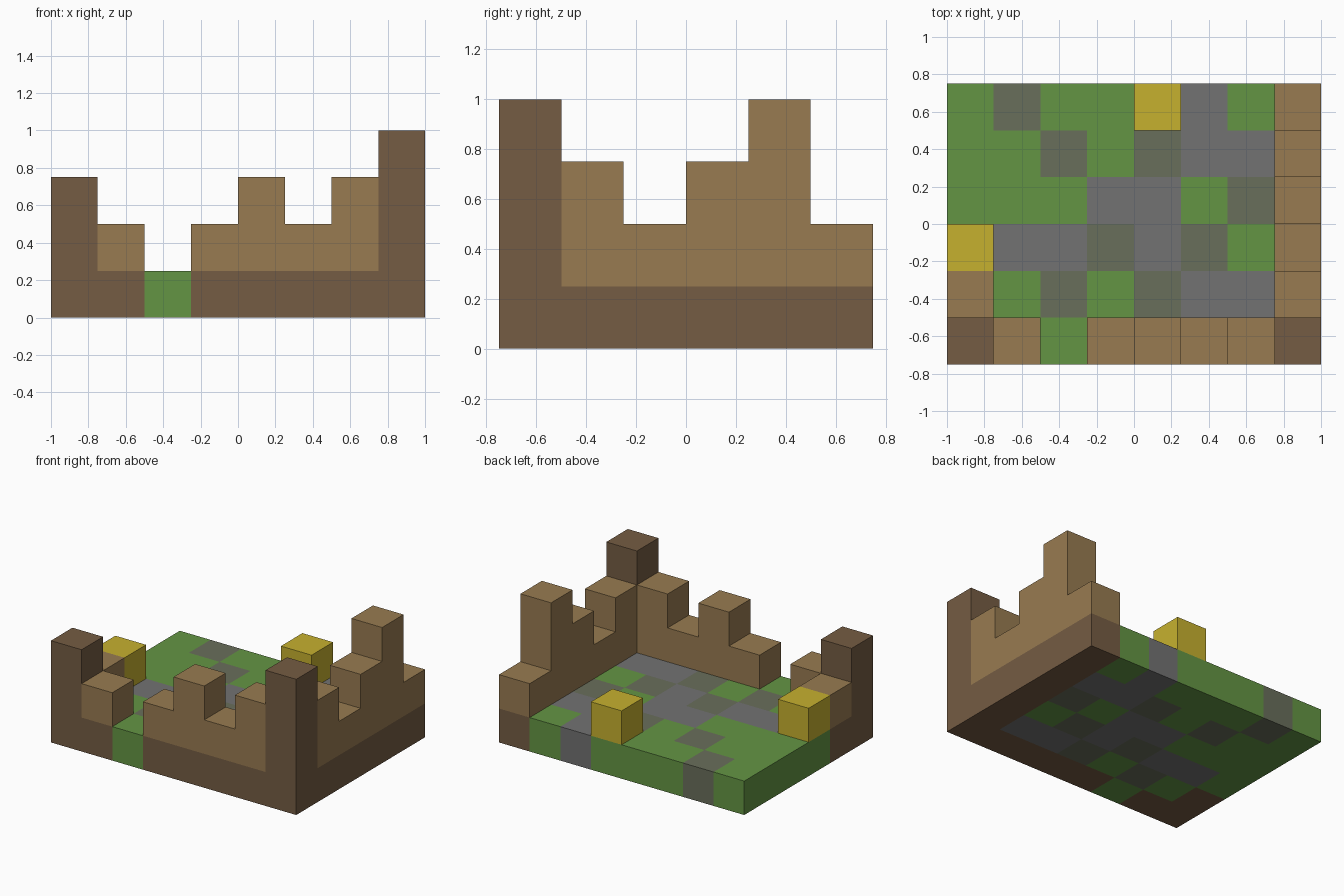
import bpy
import bmesh
from mathutils import Vector

if "Cube" in bpy.data.objects:
    bpy.data.objects.remove(bpy.data.objects["Cube"], do_unlink=True)

CELL = 0.25

# Floor plan, back row first: G grass, M mossy stone, S stone,
# Y gold block on grass, W wall, T corner tower
PLAN = ["GMGGYSGW",
        "GGMGMSSW",
        "GGGSSGMW",
        "YSSMSMGW",
        "WGMGMSSW",
        "TWGWWWWT"][::-1]
COLS, ROWS = len(PLAN[0]), len(PLAN)

# Column heights in blocks, back row first
HEIGHTS = ["11112112",
           "11111114",
           "11111113",
           "21111112",
           "21111113",
           "32123234"][::-1]


def srgb(r, g, b):
    def linear(c):
        c /= 255
        return c / 12.92 if c <= 0.04045 else ((c + 0.055) / 1.055) ** 2.4
    return (linear(r), linear(g), linear(b), 1.0)


def make_material(name, color):
    mat = bpy.data.materials.new(name)
    mat.use_nodes = True
    mat.diffuse_color = color
    mat.node_tree.nodes["Principled BSDF"].inputs["Base Color"].default_value = color
    return mat


MATS = {
    "grass": make_material("grass green", srgb(100, 149, 68)),
    "stone": make_material("stone grey", srgb(114, 114, 114)),
    "moss": make_material("mossy grey", srgb(105, 110, 91)),
    "wall": make_material("light brown", srgb(152, 123, 81)),
    "dark": make_material("dark brown", srgb(117, 92, 67)),
    "gold": make_material("gold yellow", srgb(198, 177, 47)),
}

# Sort every block into a part with a colour
PAVING = {"G": "grass", "Y": "grass", "S": "stone", "M": "moss"}
blocks = {}
for j, row in enumerate(PLAN):
    for i, kind in enumerate(row):
        for k in range(int(HEIGHTS[j][i])):
            if kind == "T":
                name = "right_tower" if i == 0 else "left_tower"
                blocks[i, j, k] = (name, "dark")
            elif kind == "W":
                blocks[i, j, k] = ("battlement_wall", "wall") if k else ("wall_footing", "dark")
            elif k:
                blocks[i, j, k] = ("right_gold_block" if i == 0 else "back_gold_block", "gold")
            else:
                blocks[i, j, k] = ("courtyard_floor", PAVING[kind])


def add_face(bm, cell, axis, sign, slot):
    """One square block side, wound so that it faces outward."""
    centre = Vector((cell[0] + 0.5 - COLS / 2, cell[1] + 0.5 - ROWS / 2, cell[2] + 0.5))
    normal, u, v = Vector(), Vector(), Vector()
    normal[axis], u[(axis + 1) % 3], v[(axis + 2) % 3] = sign / 2, 0.5, sign / 2
    corners = [normal - u - v, normal + u - v, normal + u + v, normal - u + v]
    face = bm.faces.new([bm.verts.new((centre + c) * CELL) for c in corners])
    face.material_index = slot


def build_part(name):
    cells = [c for c, (part, _) in blocks.items() if part == name]
    colors = sorted({blocks[c][1] for c in cells})
    bm = bmesh.new()
    # Only sides open to the air are kept
    for cell in cells:
        for axis in range(3):
            for sign in (-1, 1):
                beside = list(cell)
                beside[axis] += sign
                if tuple(beside) not in blocks:
                    add_face(bm, cell, axis, sign, colors.index(blocks[cell][1]))
    bmesh.ops.remove_doubles(bm, verts=bm.verts, dist=0.001)
    # Merge flat neighbours of the same colour
    bmesh.ops.dissolve_limit(bm, angle_limit=0.01, verts=bm.verts, edges=bm.edges,
                             delimit={"MATERIAL"})
    mesh = bpy.data.meshes.new(name)
    bm.to_mesh(mesh)
    bm.free()
    for color in colors:
        mesh.materials.append(MATS[color])
    obj = bpy.data.objects.new(name, mesh)
    bpy.context.collection.objects.link(obj)


for part_name in sorted({part for part, _ in blocks.values()}):
    build_part(part_name)
